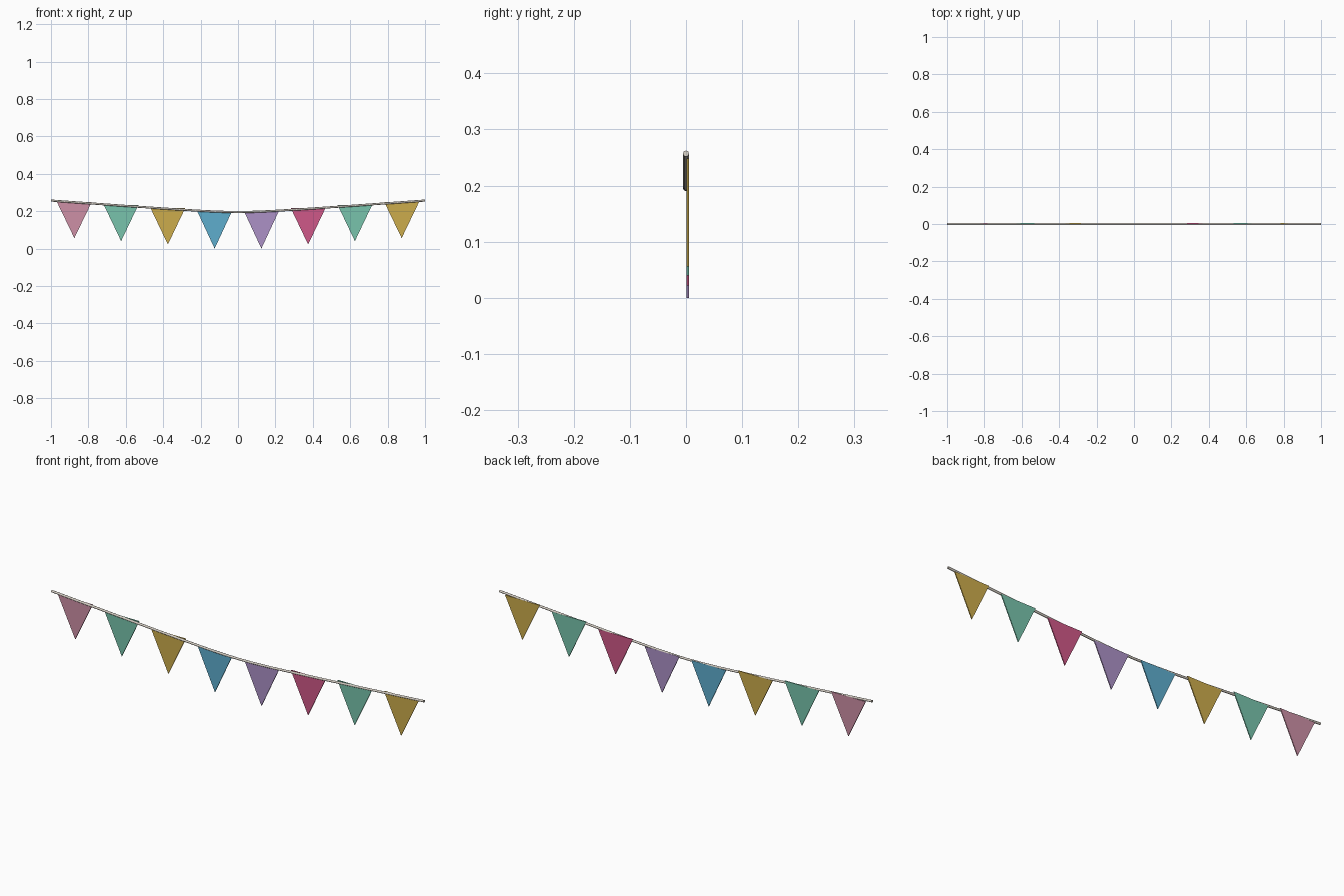
import bpy, bmesh

if "Cube" in bpy.data.objects:
    bpy.data.objects.remove(bpy.data.objects["Cube"])

def material(name, rgb):
    m = bpy.data.materials.new(name)
    lin = [(c / 255 / 12.92 if c < 11 else ((c / 255 + 0.055) / 1.055) ** 2.4) for c in rgb]
    m.diffuse_color = (*lin, 1)
    m.use_nodes = True
    m.node_tree.nodes["Principled BSDF"].inputs["Base Color"].default_value = m.diffuse_color
    return m

MATS = {n: material(n, c) for n, c in {
    "cream string": (215, 208, 198), "pink": (205, 144, 166), "mint": (120, 196, 172),
    "gold": (204, 172, 76), "blue": (94, 174, 206), "purple": (172, 145, 198),
    "magenta": (207, 88, 136)}.items()}

def sag(x):
    # nearly straight slopes with a rounded low point
    return 0.1955 + 0.0615 * (((x * x + 0.03) ** 0.5 - 0.03 ** 0.5) / (1.03 ** 0.5 - 0.03 ** 0.5))

# String: thin tube swept along the sagging line
cu = bpy.data.curves.new("string", "CURVE")
cu.dimensions = "3D"
cu.bevel_depth = 0.0055
cu.bevel_resolution = 2
cu.use_fill_caps = True
n = 32
sp = cu.splines.new("POLY")
sp.points.add(n)
for i, p in enumerate(sp.points):
    x = -1 + 2 * i / n
    p.co = (x, 0, sag(x), 1)
cu.materials.append(MATS["cream string"])
bpy.context.collection.objects.link(bpy.data.objects.new("string", cu))

# Pennants: thin triangles with level tops, hung just behind the string
W, Y0, Y1 = 0.0925, 0.001, 0.0055
TIPS = (0.0, 0.022, 0.040, 0.056)
TOPS = (0.199, 0.216, 0.234, 0.248)
for i, col in enumerate(("pink", "mint", "gold", "blue", "purple", "magenta", "mint", "gold")):
    cx = -0.875 + 0.25 * i
    k = i - 4 if i > 3 else 3 - i
    bm = bmesh.new()
    f = bm.faces.new([bm.verts.new(v) for v in (
        (cx - W, Y0, TOPS[k]), (cx, Y0, TIPS[k]), (cx + W, Y0, TOPS[k]))])
    ext = bmesh.ops.extrude_face_region(bm, geom=[f], use_keep_orig=True)
    bmesh.ops.translate(bm, vec=(0, Y1 - Y0, 0),
                        verts=[g for g in ext["geom"] if isinstance(g, bmesh.types.BMVert)])
    bmesh.ops.recalc_face_normals(bm, faces=bm.faces)
    me = bpy.data.meshes.new(f"pennant_{i + 1}")
    bm.to_mesh(me)
    bm.free()
    me.materials.append(MATS[col])
    bpy.context.collection.objects.link(bpy.data.objects.new(me.name, me))
